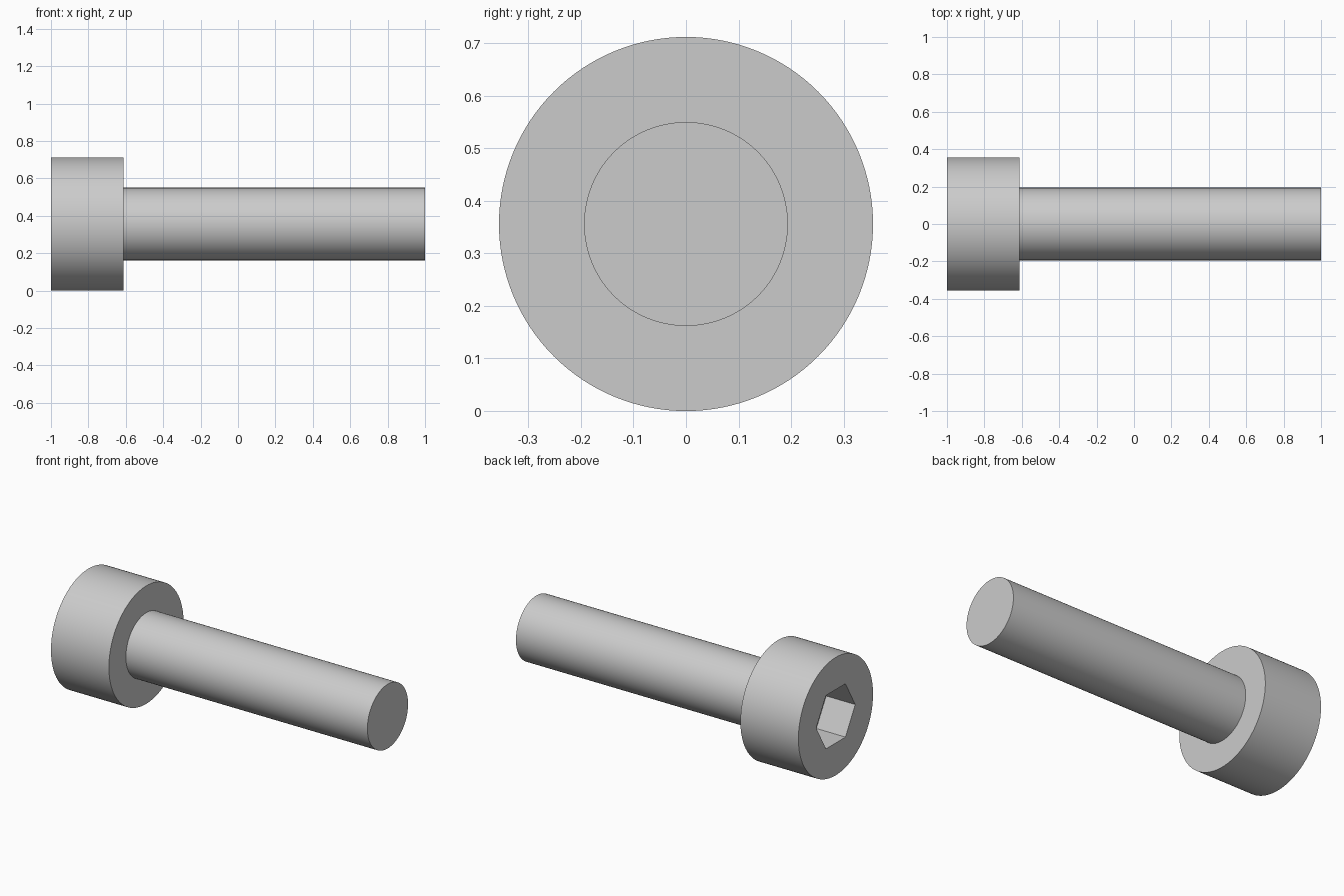
import bpy
import math

cube = bpy.data.objects.get("Cube")
if cube:
    bpy.data.objects.remove(cube, do_unlink=True)

HEAD_R = 0.356
SHANK_R = 0.194
HEAD_START, HEAD_END, TIP = -1.0, -0.613, 1.0
SOCKET_R = 0.186       # hexagon corner radius
SOCKET_DEPTH = 0.194

steel = bpy.data.materials.new("grey_steel")
steel.use_nodes = True
colour = (0.6, 0.6, 0.6, 1)
steel.diffuse_color = colour
steel.node_tree.nodes["Principled BSDF"].inputs["Base Color"].default_value = colour


def rod(name, radius, x0, x1, sides=128):
    """Cylinder lying along x between x0 and x1."""
    bpy.ops.mesh.primitive_cylinder_add(
        vertices=sides, radius=radius, depth=x1 - x0,
        location=((x0 + x1) / 2, 0, HEAD_R), rotation=(0, math.pi / 2, 0))
    obj = bpy.context.object
    obj.name = name
    obj.data.materials.append(steel)
    return obj


def smooth(obj):
    bpy.ops.object.select_all(action="DESELECT")
    obj.select_set(True)
    bpy.context.view_layer.objects.active = obj
    bpy.ops.object.shade_smooth_by_angle(angle=math.radians(30))


# Plain shank, running a little way into the head
shank = rod("shank", SHANK_R, HEAD_END - 0.05, TIP)
smooth(shank)

# Cylindrical head with a hexagonal drive socket, flats up and down
head = rod("head", HEAD_R, HEAD_START, HEAD_END)
cutter = rod("socket_cutter", SOCKET_R, HEAD_START - 0.1,
             HEAD_START + SOCKET_DEPTH, sides=6)
cutter.hide_render = True
socket = head.modifiers.new("socket", "BOOLEAN")
socket.operation = "DIFFERENCE"
socket.solver = "EXACT"
socket.object = cutter
bpy.context.view_layer.objects.active = head
bpy.ops.object.modifier_apply(modifier=socket.name)
bpy.data.objects.remove(cutter, do_unlink=True)
smooth(head)
